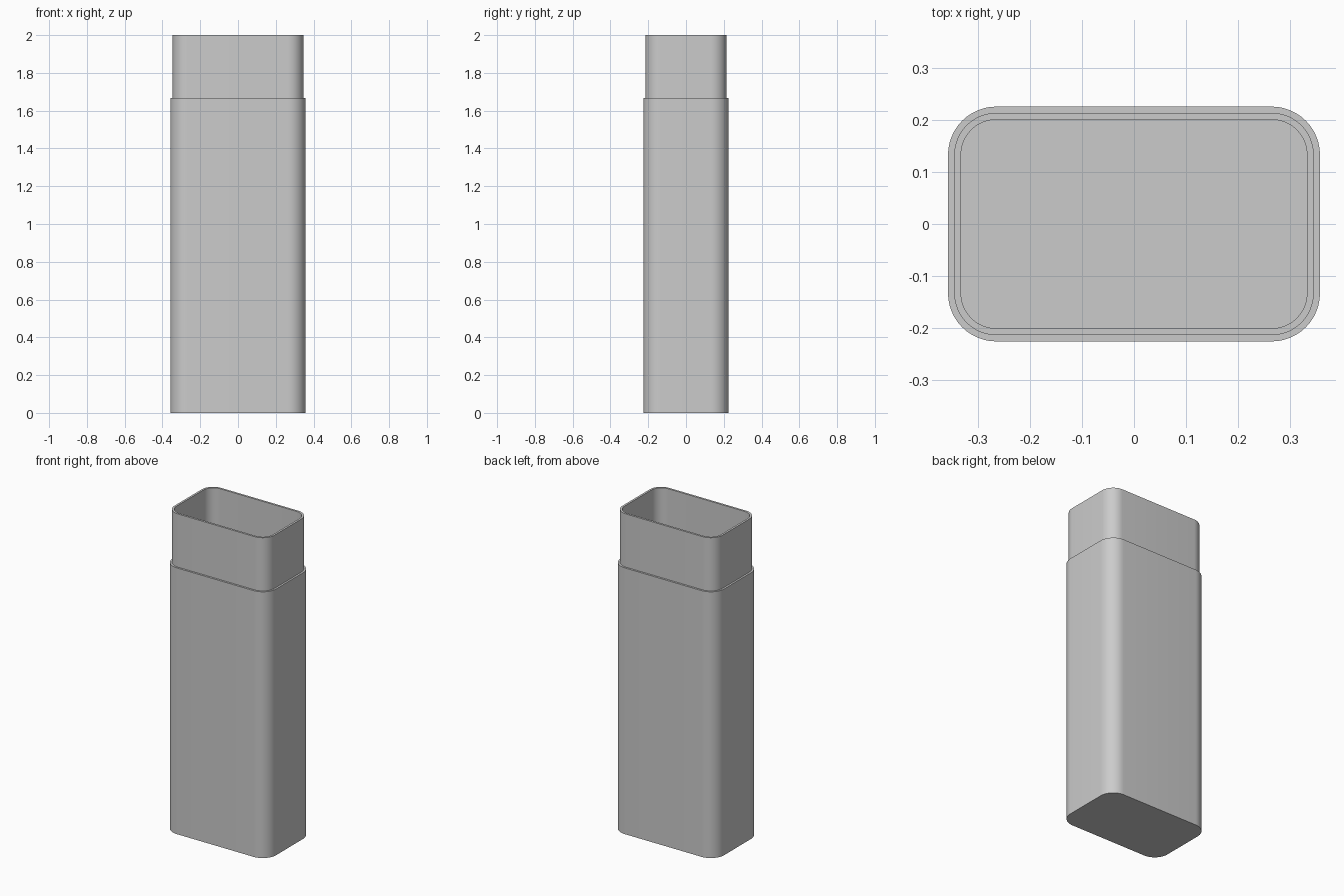
import bpy
import bmesh
from math import cos, sin, pi, radians

cube = bpy.data.objects.get("Cube")
if cube:
    bpy.data.objects.remove(cube, do_unlink=True)

grey = bpy.data.materials.new("plain grey")
grey.use_nodes = True
colour = (0.6, 0.6, 0.6, 1)
grey.diffuse_color = colour
grey.node_tree.nodes["Principled BSDF"].inputs["Base Color"].default_value = colour

# Corner arc centres are shared by every wall surface
CX, CY, STEPS = 0.265, 0.133, 12
OUTER, NECK, INNER = 0.093, 0.081, 0.068
SHOULDER, TOP, FLOOR = 1.667, 2.0, 0.025


def ring(bm, radius, z):
    """Rounded rectangle loop at height z."""
    verts = []
    for q, (sx, sy) in enumerate([(1, 1), (-1, 1), (-1, -1), (1, -1)]):
        for i in range(STEPS + 1):
            a = (q + i / STEPS) * pi / 2
            verts.append(bm.verts.new((sx * CX + radius * cos(a),
                                       sy * CY + radius * sin(a), z)))
    return verts


# One closed shell: outer wall, shoulder, neck, rim, inner wall, floor
bm = bmesh.new()
profile = [(OUTER, 0), (OUTER, SHOULDER), (NECK, SHOULDER),
           (NECK, TOP), (INNER, TOP), (INNER, FLOOR)]
rings = [ring(bm, r, z) for r, z in profile]
for low, high in zip(rings, rings[1:]):
    n = len(low)
    for i in range(n):
        j = (i + 1) % n
        bm.faces.new((low[i], low[j], high[j], high[i]))
bm.faces.new(rings[0][::-1])
bm.faces.new(rings[-1])

mesh = bpy.data.meshes.new("open_container")
bm.to_mesh(mesh)
bm.free()
mesh.materials.append(grey)
body = bpy.data.objects.new("open_container", mesh)
bpy.context.collection.objects.link(body)

# Smooth corners, crisp rims
bpy.context.view_layer.objects.active = body
body.select_set(True)
bpy.ops.object.shade_smooth_by_angle(angle=radians(30))
